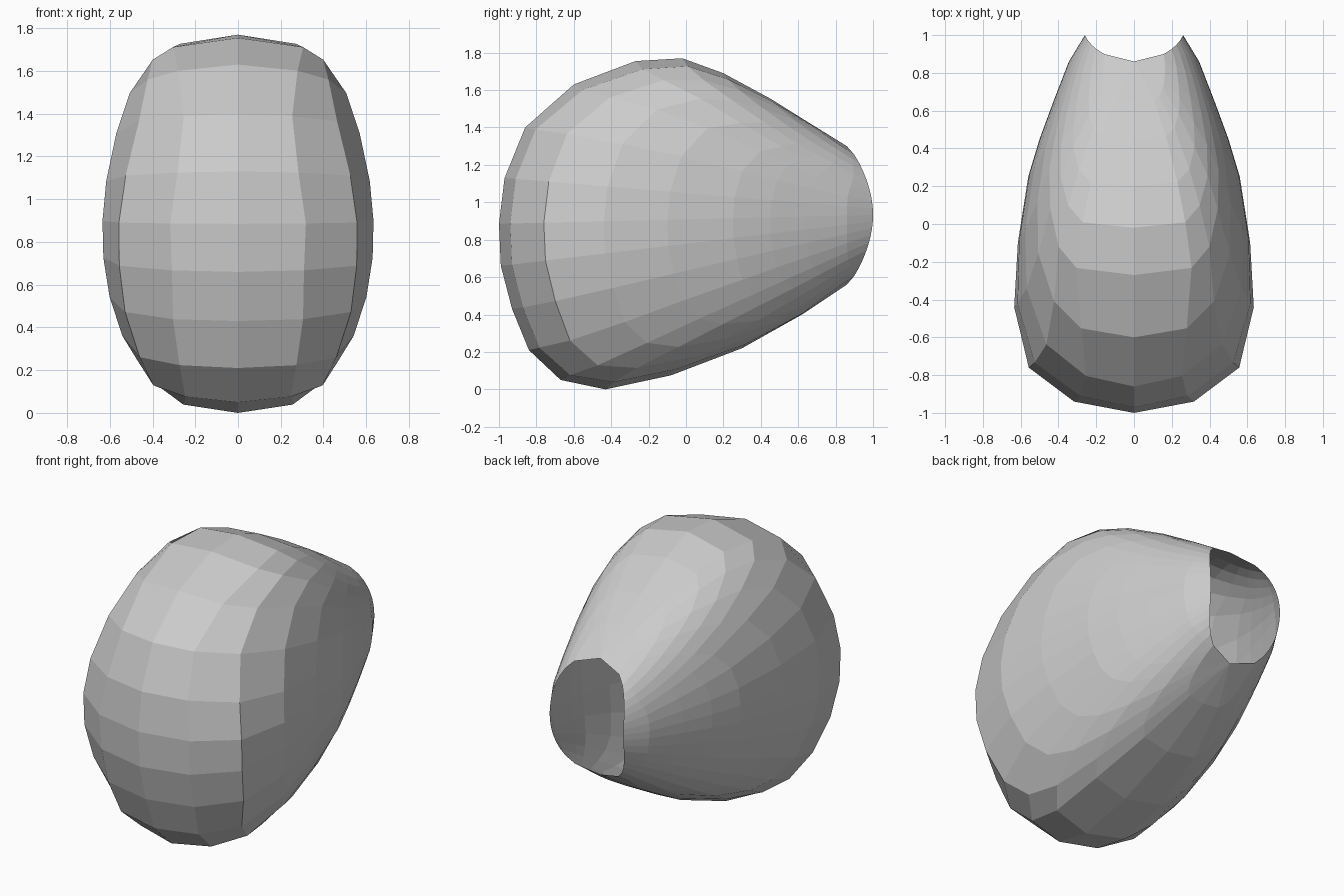
import bpy, bmesh, math

if "Cube" in bpy.data.objects:
    bpy.data.objects.remove(bpy.data.objects["Cube"])

# Centre-line profile (y, z), from the top of the back opening, over the front, to its bottom
TOP = [(.86, 1.3), (.65, 1.43), (.45, 1.555), (.2, 1.69), (-.02, 1.77),
       (-.27, 1.755), (-.6, 1.63), (-.86, 1.4), (-.97, 1.13), (-1, .885)]
BOTTOM = [(-.99, .66), (-.93, .43), (-.84, .21), (-.67, .05), (-.43, 0),
          (-.08, .075), (.3, .22), (.62, .4), (.86, .56)]
# Half width along the length (y, x)
WIDTH = [(-1, 0), (-.985, .16), (-.94, .32), (-.76, .56), (-.6, .61), (-.44, .635),
         (-.1, .615), (.25, .56), (.45, .5), (.64, .43), (.86, .345), (1, .26)]
# Boxiness of the cross-section along the length (lower is boxier)
ROUND = [(-1, .42), (-.6, .37), (-.4, .34), (-.2, .31), (.4, .3), (1, .33)]
# Front tips of the nested edge loops
TIPS = [-1, -.94, -.76, -.44, -.1, .25, .45, .64, .86, 1]


def sample(pts, y):
    for (a, p), (b, q) in zip(pts, pts[1:]):
        if y <= b:
            break
    return p + (q - p) * (y - a) / (b - a)


top_line = TOP[::-1] + [(1, 1.21)]
bottom_line = [TOP[-1]] + BOTTOM + [(1, .655)]


def section(y):
    t, b = sample(top_line, y), sample(bottom_line, y)
    return (t + b) / 2, max((t - b) / 2, 1e-5)


def point(y, ang):
    """Point on the cross-section at y; ang runs from the top (0) to the bottom (pi)."""
    c, h = section(y)
    x = sample(WIDTH, y) * max(0, math.sin(ang)) ** (2 * sample(ROUND, y))
    return x, y, c + h * math.cos(ang)


# Half shell: rows run from the centre line round the side to the opening
bm = bmesh.new()
profile = TOP + BOTTOM
n = len(profile) - 1
grid = []
for k, (fy, fz) in enumerate(profile):
    m = min(k, n - k)
    upper = k <= n / 2
    rim = math.pi / 2 * (m / 9) ** .7
    ry = .86 + .14 * math.sin(rim) ** 1.15
    rz = point(ry, rim if upper else math.pi - rim)[2]
    blend = min(1, max(0, (fy + .95) / .6))
    row = []
    for tip in TIPS:
        s = (tip + 1) / 2
        y, z = fy + (ry - fy) * s, fz + (rz - fz) * s
        if s == 0 or m == 0:
            row.append(bm.verts.new((0, fy, fz)))
            continue
        c, h = section(y)
        straight = math.acos(max(-1, min(1, (z - c) / h)))
        curved = rim * s ** .33
        if not upper:
            curved = math.pi - curved
        row.append(bm.verts.new(point(y, straight + (curved - straight) * blend)))
    grid.append(row)
for r0, r1 in zip(grid, grid[1:]):
    for j in range(len(TIPS) - 1):
        bm.faces.new((r0[j], r0[j + 1], r1[j + 1], r1[j]))

# Mirror to the other side and weld
half = bm.verts[:] + bm.edges[:] + bm.faces[:]
copy = bmesh.ops.duplicate(bm, geom=half)["geom"]
for v in copy:
    if isinstance(v, bmesh.types.BMVert):
        v.co.x *= -1
bmesh.ops.remove_doubles(bm, verts=bm.verts[:], dist=.002)
bmesh.ops.recalc_face_normals(bm, faces=bm.faces[:])
if sum(f.normal.y * f.calc_area() * f.calc_center_median().y for f in bm.faces) < 0:
    bmesh.ops.reverse_faces(bm, faces=bm.faces[:])

mesh = bpy.data.meshes.new("open_shell")
bm.to_mesh(mesh)
bm.free()
shell = bpy.data.objects.new("open_shell", mesh)
bpy.context.collection.objects.link(shell)
